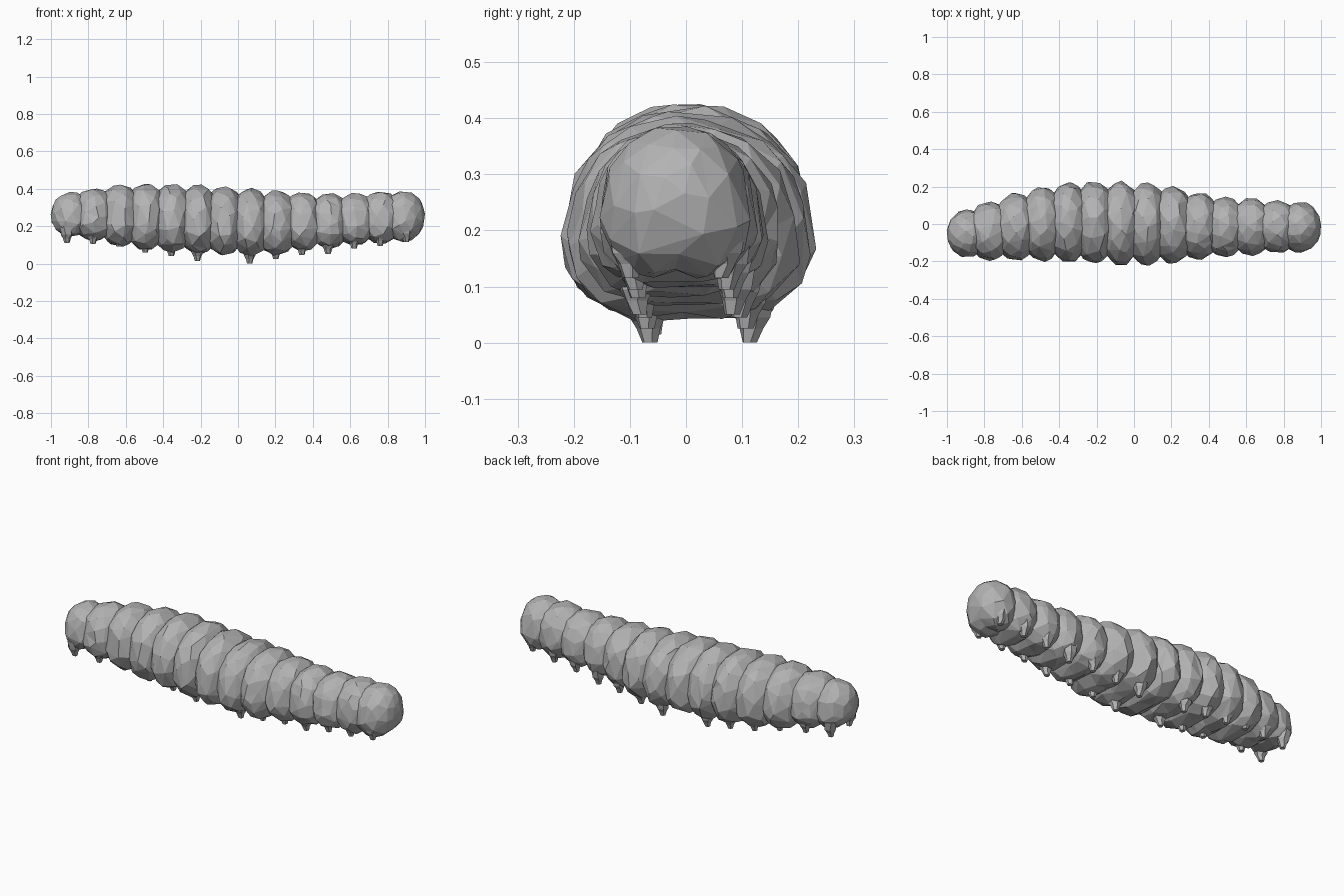
import bpy, bmesh, math, random
from mathutils import Vector, Euler

random.seed(4)
cube = bpy.data.objects.get("Cube")
if cube:
    bpy.data.objects.remove(cube, do_unlink=True)

grey = bpy.data.materials.new("body_grey")
grey.use_nodes = True
colour = (0.45, 0.45, 0.45, 1)
grey.diffuse_color = colour
grey.node_tree.nodes["Principled BSDF"].inputs["Base Color"].default_value = colour


def add_object(name, bm):
    bmesh.ops.recalc_face_normals(bm, faces=bm.faces)
    mesh = bpy.data.meshes.new(name)
    bm.to_mesh(mesh)
    bm.free()
    mesh.materials.append(grey)
    obj = bpy.data.objects.new(name, mesh)
    bpy.context.collection.objects.link(obj)
    return obj


def add_segment(name, centre, radii):
    """Faceted, irregular ellipsoid with full lower flanks."""
    bm = bmesh.new()
    bmesh.ops.create_icosphere(bm, subdivisions=3, radius=1)
    turn = Euler([random.uniform(0, math.tau) for _ in range(3)]).to_matrix()
    for v in bm.verts:
        p = turn @ v.co * random.uniform(0.985, 1.03)
        if p.z < 0:
            p *= 1 + 0.35 * abs(p.y * p.z)
        v.co = Vector(centre) + Vector(a * b for a, b in zip(p, radii))
    obj = add_object(name, bm)
    facets = obj.modifiers.new("facets", "DECIMATE")
    facets.ratio = 0.42


def add_leg(name, top, tip, r_top, r_tip):
    """Stubby six-sided leg with a swollen base and a blunt foot."""
    top, tip = Vector(top), Vector(tip)
    bm = bmesh.new()
    rings = []
    for t, r in ((0, r_top), (0.5, r_top * 0.9), (0.72, r_top * 0.6), (1, r_tip)):
        c = top.lerp(tip, t)
        spin = random.uniform(0, 0.4)
        rings.append([bm.verts.new(c + Vector((math.cos(a) * r, math.sin(a) * r, 0)))
                      for a in (spin + k * math.tau / 6 for k in range(6))])
    for low, high in zip(rings, rings[1:]):
        for k in range(6):
            n = (k + 1) % 6
            bm.faces.new((low[k], low[n], high[n], high[k]))
    bm.faces.new(rings[0])
    bm.faces.new(rings[-1])
    add_object(name, bm)


# Outline of each segment, from tail to head
tops = [.38, .40, .42, .425, .425, .42, .41, .40, .39, .38, .375, .375, .385, .385]
bottoms = [.15, .13, .10, .08, .07, .06, .055, .05, .055, .075, .09, .105, .115, .125]
backs = [.07, .11, .155, .19, .21, .215, .215, .21, .19, .16, .135, .13, .12, .11]
fronts = [-.17, -.185, -.185, -.19, -.195, -.2, -.21, -.21, -.2, -.18, -.17, -.16, -.15, -.145]
# Foot heights; the seventh segment has no legs
feet = [.11, .105, .09, .06, .04, .015, None, 0, .025, .045, .05, .08, .095, .115]

last = len(tops) - 1
for i in range(last + 1):
    x = -0.91 + i * 0.1396
    y, ry = (backs[i] + fronts[i]) / 2, (backs[i] - fronts[i]) / 2
    z, rz = (tops[i] + bottoms[i]) / 2, (tops[i] - bottoms[i]) / 2
    if i == 0:
        add_segment("tail", (x + 0.02, y, z), (0.11, ry, rz))
    elif i == last:
        add_segment("head", (x - 0.02, y, z), (0.115, ry, rz))
    else:
        add_segment(f"body_segment_{i}", (x, y, z), (0.12, ry, rz))

    # Leg pair under the segment, shifted a little backwards along the arched middle
    if feet[i] is None:
        continue
    leg_mid = y + 0.025 * math.sin(math.pi * i / last)
    for side, label in ((-1, "front"), (1, "back")):
        leg_y = leg_mid + side * (0.08 + 0.1 * (ry - 0.12))
        add_leg(f"{label}_leg_{i}", (x - 0.005, leg_y + side * 0.01, feet[i] + 0.09),
                (x - 0.005, leg_y, feet[i]), 0.036, 0.014)
